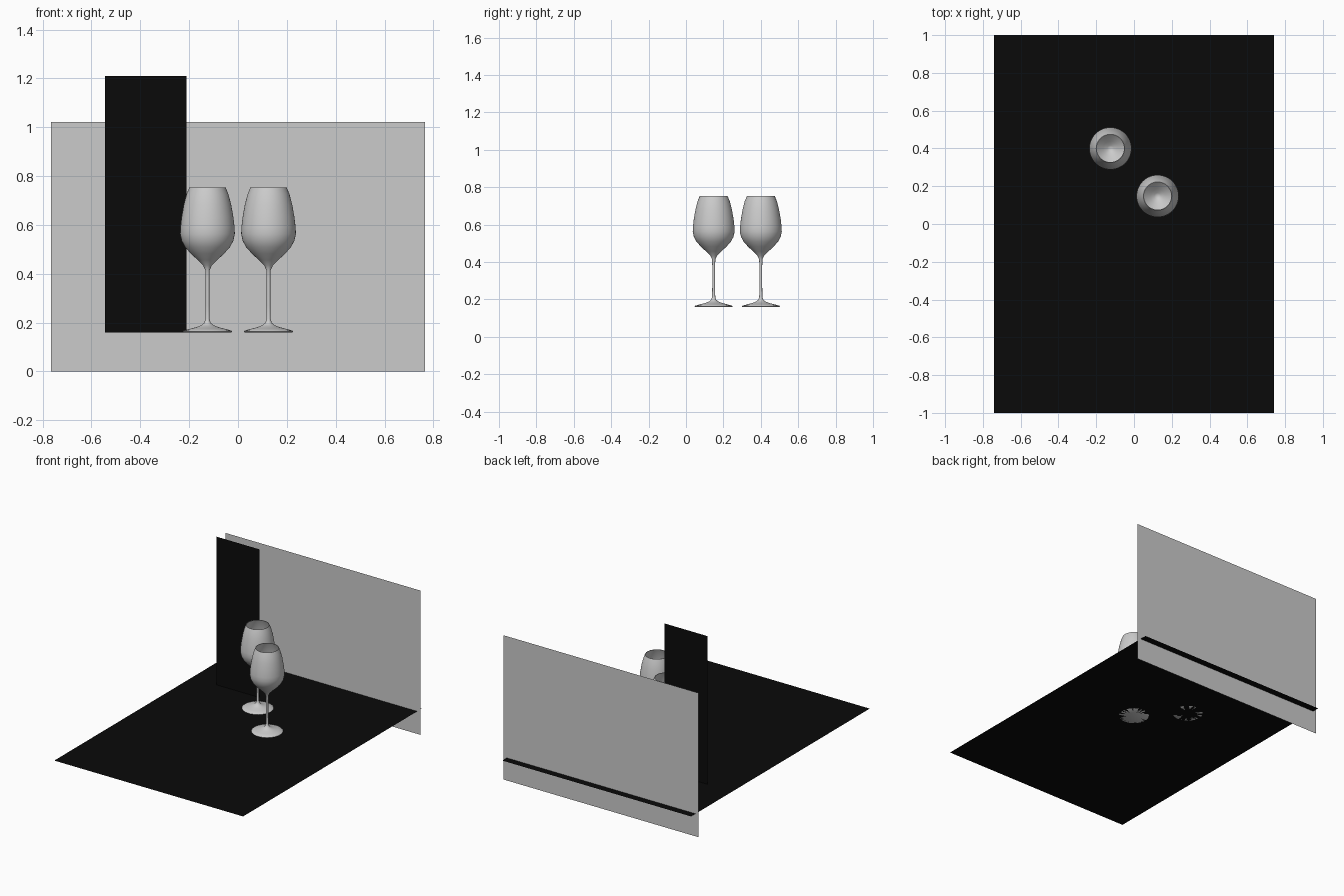
import bpy, bmesh, math

if "Cube" in bpy.data.objects:
    bpy.data.objects.remove(bpy.data.objects["Cube"])

black = bpy.data.materials.new("black")
black.diffuse_color = (0.003, 0.003, 0.003, 1)
black.use_nodes = True
black.node_tree.nodes["Principled BSDF"].inputs["Base Color"].default_value = black.diffuse_color


def finish(bm, name, mat=None):
    me = bpy.data.meshes.new(name)
    bm.to_mesh(me)
    bm.free()
    ob = bpy.data.objects.new(name, me)
    bpy.context.collection.objects.link(ob)
    if mat:
        me.materials.append(mat)
    return ob


def sheet(name, corners, mat=None):
    bm = bmesh.new()
    bm.faces.new([bm.verts.new(c) for c in corners])
    return finish(bm, name, mat)


def upright(name, x0, x1, y, z0, z1, mat=None):
    return sheet(name, [(x0, y, z0), (x1, y, z0), (x1, y, z1), (x0, y, z1)], mat)


# outer profile (radius, height above the table): foot, stem, bowl
OUTER = [(0, 0), (0.098, 0), (0.102, 0.003), (0.098, 0.007), (0.072, 0.014),
         (0.045, 0.021), (0.025, 0.029), (0.013, 0.039), (0.0085, 0.055),
         (0.0075, 0.11), (0.0075, 0.22), (0.009, 0.255), (0.018, 0.274),
         (0.04, 0.296), (0.068, 0.322), (0.092, 0.349), (0.106, 0.375),
         (0.112, 0.403), (0.111, 0.43), (0.106, 0.472), (0.097, 0.523),
         (0.086, 0.565), (0.075, 0.592)]
# inner wall of the bowl, rim to bottom
INNER = [(0.072, 0.592), (0.083, 0.565), (0.094, 0.523), (0.103, 0.472),
         (0.108, 0.43), (0.109, 0.403), (0.103, 0.377), (0.089, 0.352),
         (0.066, 0.326), (0.038, 0.301), (0.017, 0.283), (0, 0.276)]


def wine_glass(name, x, y, z, sides):
    bm = bmesh.new()
    vs = [bm.verts.new((r, 0, h)) for r, h in OUTER + INNER]
    edges = [bm.edges.new(p) for p in zip(vs, vs[1:])]
    bmesh.ops.spin(bm, geom=vs + edges, cent=(0, 0, 0), axis=(0, 0, 1),
                   angle=math.tau, steps=sides)
    bmesh.ops.remove_doubles(bm, verts=bm.verts, dist=1e-5)
    bmesh.ops.recalc_face_normals(bm, faces=bm.faces)
    ob = finish(bm, name)
    ob.location = (x, y, z)
    bpy.ops.object.select_all(action='DESELECT')
    ob.select_set(True)
    bpy.context.view_layer.objects.active = ob
    bpy.ops.object.shade_smooth_by_angle(angle=math.radians(45))
    return ob


TABLE = 0.16

# table top, light back wall and dark backing card
sheet("table_top", [(-0.74, -1, TABLE), (0.74, -1, TABLE),
                    (0.74, 1, TABLE), (-0.74, 1, TABLE)], black)
upright("back_wall", -0.765, 0.765, 0.95, 0, 1.022)
upright("dark_card", -0.545, -0.21, 0.54, TABLE, 1.21, black)

# two glasses
wine_glass("glass_back", -0.125, 0.40, TABLE, 48)
wine_glass("glass_front", 0.125, 0.148, TABLE, 48)
